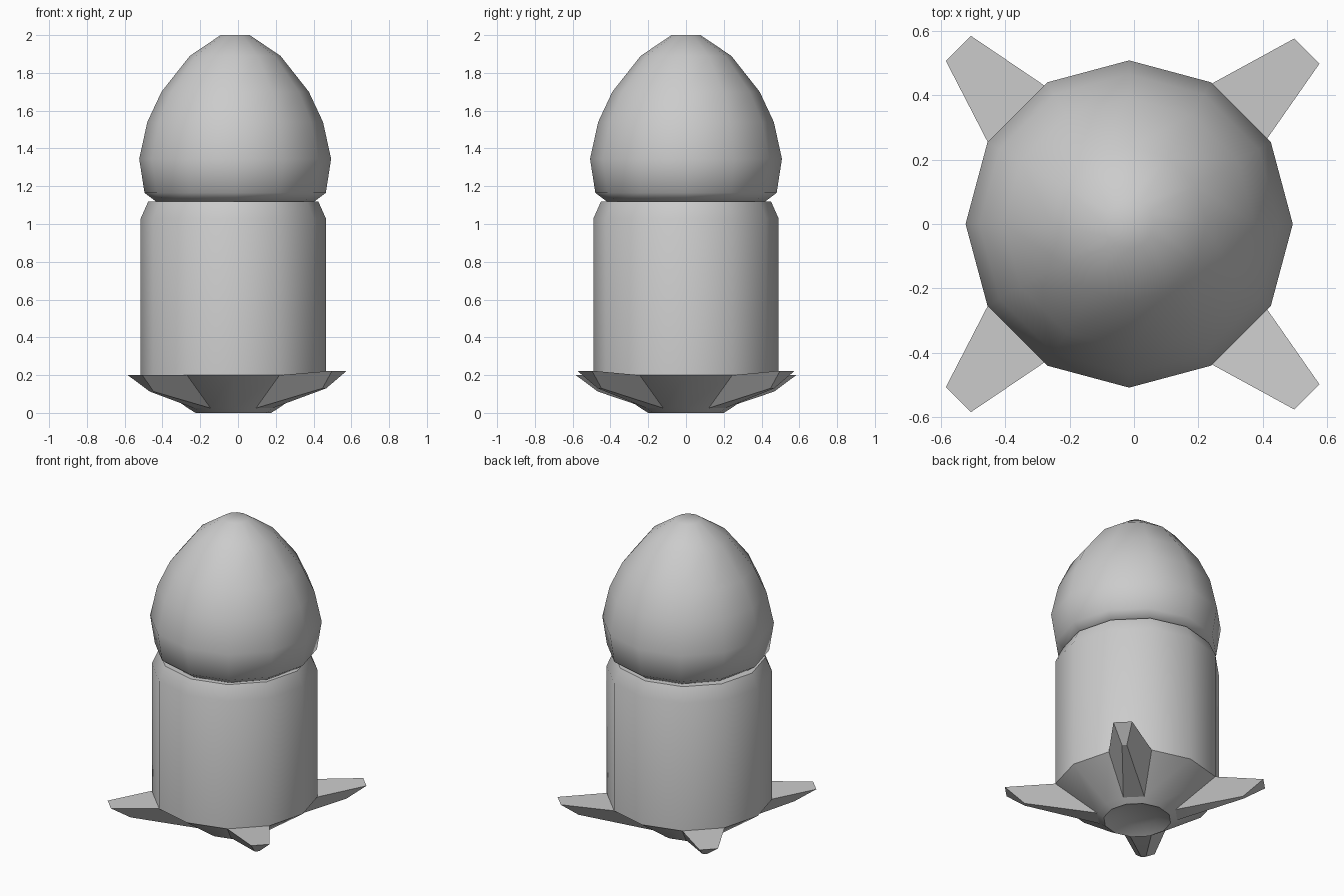
import bpy, bmesh, math

if "Cube" in bpy.data.objects:
    bpy.data.objects.remove(bpy.data.objects["Cube"])

SIDES = 12


def finish(name, bm, angle):
    bmesh.ops.recalc_face_normals(bm, faces=bm.faces)
    me = bpy.data.meshes.new(name)
    bm.to_mesh(me)
    bm.free()
    ob = bpy.data.objects.new(name, me)
    bpy.context.collection.objects.link(ob)
    bpy.ops.object.select_all(action='DESELECT')
    ob.select_set(True)
    bpy.context.view_layer.objects.active = ob
    bpy.ops.object.shade_smooth_by_angle(angle=math.radians(angle))
    return ob


def lathe(name, profile, cx, angle):
    """Turn (radius, z) points around a vertical axis and cap both ends."""
    bm = bmesh.new()
    rings = []
    for r, z in profile:
        rings.append([bm.verts.new((cx + r * math.cos(2 * math.pi * i / SIDES),
                                    r * math.sin(2 * math.pi * i / SIDES), z))
                      for i in range(SIDES)])
    for a, b in zip(rings, rings[1:]):
        for i in range(SIDES):
            j = (i + 1) % SIDES
            bm.faces.new((a[i], a[j], b[j], b[i]))
    bm.faces.new(rings[0])
    bm.faces.new(rings[-1])
    return finish(name, bm, angle)


# pointed dome
lathe("dome", [(0.42, 1.12), (0.48, 1.165), (0.508, 1.345), (0.465, 1.54),
               (0.39, 1.70), (0.24, 1.89), (0.077, 2.0)], -0.015, 60)

# cylindrical body with dished base and recessed nozzle
lathe("body", [(0.12, 0.035), (0.20, 0.0), (0.24, 0.025), (0.49, 0.20),
               (0.49, 1.03), (0.45, 1.12)], -0.025, 40)


def fin(name, sx, sy, reach, tip_z, keel_z):
    """Tapered wedge growing out of one diagonal facet of the base."""
    bm = bmesh.new()

    def pair(r, z):
        return [bm.verts.new((-0.025 + sx * r * math.cos(math.radians(a)),
                              sy * r * math.sin(math.radians(a)), z)) for a in (30, 60)]

    def edge(d, half, z):
        return [bm.verts.new((sx * (d + s * half), sy * (d - s * half), z)) for s in (1, -1)]

    top_in, low_in = pair(0.49, 0.20), pair(0.24, 0.025)
    top_out, low_out = edge(reach, 0.039, tip_z), edge(0.457, 0.01, keel_z)
    loops = [(top_in, top_out), (top_out, low_out), (low_out, low_in), (low_in, top_in)]
    for a, b in loops:
        bm.faces.new((a[0], a[1], b[1], b[0]))
    for k in (0, 1):
        bm.faces.new((top_in[k], top_out[k], low_out[k], low_in[k]))
    finish(name, bm, 25)


# four fins, the right pair tilted up slightly
for sy, side in ((-1, "front"), (1, "back")):
    fin(side + "_right_fin", 1, sy, 0.537, 0.223, 0.13)
    fin(side + "_left_fin", -1, sy, 0.545, 0.20, 0.113)
